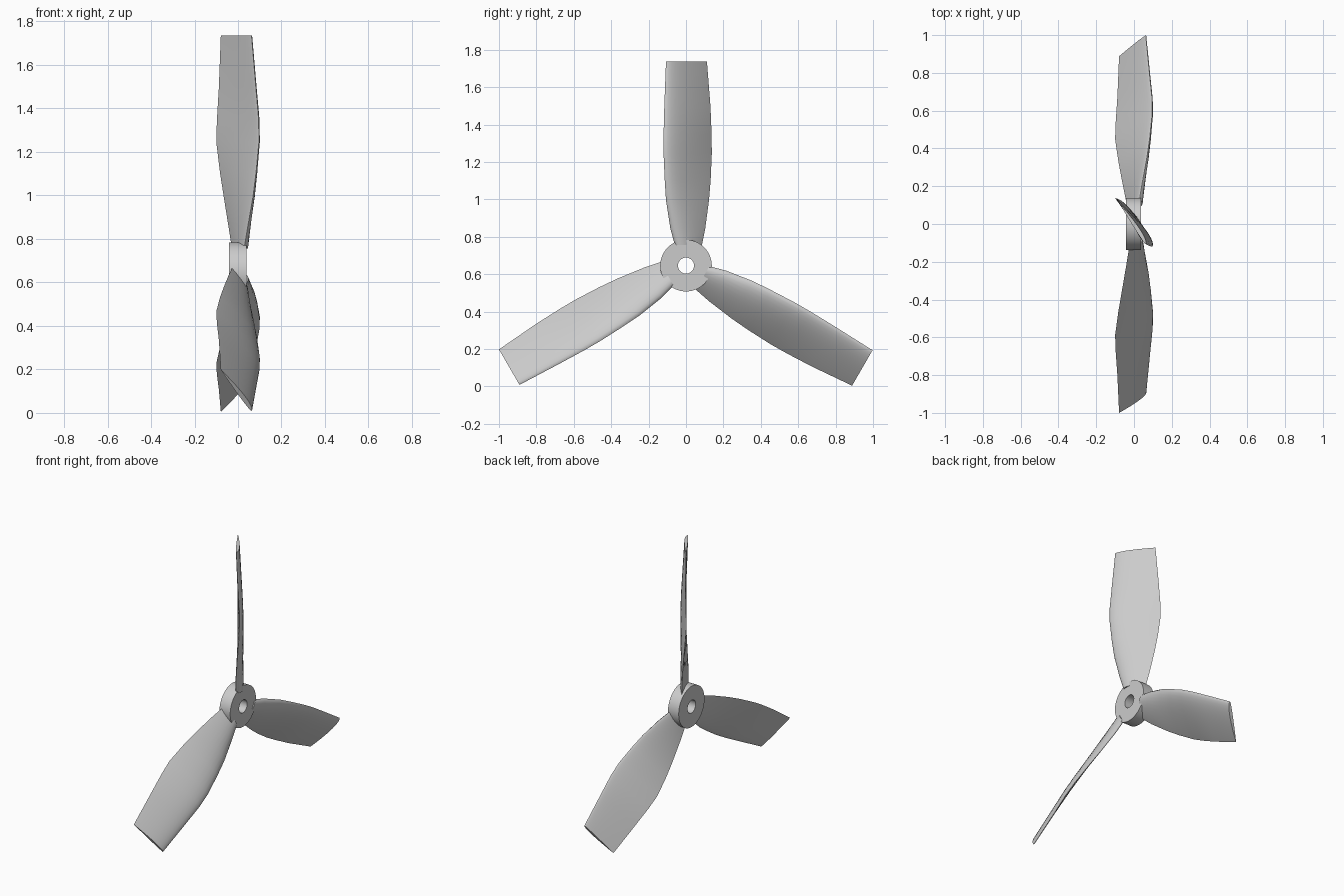
import bpy, bmesh, math
from mathutils import Vector, Matrix

if "Cube" in bpy.data.objects:
    bpy.data.objects.remove(bpy.data.objects["Cube"])

CENTRE = Vector((0, 0, 0.646))

grey = bpy.data.materials.new("light grey")
grey.diffuse_color = (0.6, 0.6, 0.6, 1)
grey.use_nodes = True
grey.node_tree.nodes["Principled BSDF"].inputs["Base Color"].default_value = grey.diffuse_color


def finish(bm, name, angle):
    bmesh.ops.recalc_face_normals(bm, faces=bm.faces)
    mesh = bpy.data.meshes.new(name)
    bm.to_mesh(mesh)
    bm.free()
    mesh.materials.append(grey)
    ob = bpy.data.objects.new(name, mesh)
    bpy.context.collection.objects.link(ob)
    bpy.ops.object.select_all(action='DESELECT')
    bpy.context.view_layer.objects.active = ob
    ob.select_set(True)
    bpy.ops.object.shade_smooth_by_angle(angle=math.radians(angle))
    return ob


def bridge(bm, a, b):
    n = len(a)
    for i in range(n):
        bm.faces.new((a[i], a[(i + 1) % n], b[(i + 1) % n], b[i]))


# Hub: ring around the x axis with a through bore
def make_hub():
    bm = bmesh.new()
    rings = []
    for x, r in [(-0.042, 0.138), (0.038, 0.138), (0.038, 0.043), (-0.042, 0.043)]:
        rings.append([bm.verts.new(CENTRE + Vector((x, r * math.cos(a), r * math.sin(a))))
                      for a in (2 * math.pi * i / 64 for i in range(64))])
    for i in range(4):
        bridge(bm, rings[i], rings[(i + 1) % 4])
    finish(bm, "hub", 40)


# Blade stations: radius, leading edge x y, trailing edge x y, thickness
STATIONS = [
    (0.11, 0.028, -0.060, -0.028, 0.085, 0.040),
    (0.20, 0.043, -0.084, -0.042, 0.103, 0.039),
    (0.35, 0.069, -0.107, -0.066, 0.123, 0.037),
    (0.46, 0.083, -0.114, -0.083, 0.132, 0.036),
    (0.60, 0.096, -0.120, -0.100, 0.138, 0.034),
    (0.70, 0.095, -0.120, -0.097, 0.137, 0.032),
    (0.85, 0.082, -0.116, -0.088, 0.131, 0.028),
    (1.09, 0.062, -0.107, -0.079, 0.112, 0.022),
]


def foil(s):
    # classic wing thickness curve, peak about 1
    return 10 * (0.2969 * math.sqrt(s) - 0.126 * s - 0.3516 * s**2
                 + 0.2843 * s**3 - 0.1036 * s**4)


def make_blade(name, angle):
    bm = bmesh.new()
    rot = Matrix.Rotation(angle, 3, 'X')
    n = 14
    ss = [0.5 - 0.5 * math.cos(math.pi * i / n) for i in range(n + 1)]
    # convex side from leading to trailing edge, then flatter side back
    section = [(s, 0.8 * foil(s)) for s in ss]
    section += [(s, -0.2 * foil(s)) for s in ss[-2:0:-1]]
    rings = []
    for r, lx, ly, tx, ty, thick in STATIONS:
        lead, trail = Vector((lx, ly, r)), Vector((tx, ty, r))
        chord = trail - lead
        normal = Vector((chord.y, -chord.x, 0)).normalized()
        rings.append([bm.verts.new(CENTRE + rot @ (lead + chord * s + normal * h * thick))
                      for s, h in section])
    for a, b in zip(rings, rings[1:]):
        bridge(bm, a, b)
    bm.faces.new(rings[0])
    bm.faces.new(rings[-1])
    finish(bm, name, 50)


make_hub()
for k, name in enumerate(("blade_top", "blade_left", "blade_right")):
    make_blade(name, k * 2 * math.pi / 3)
